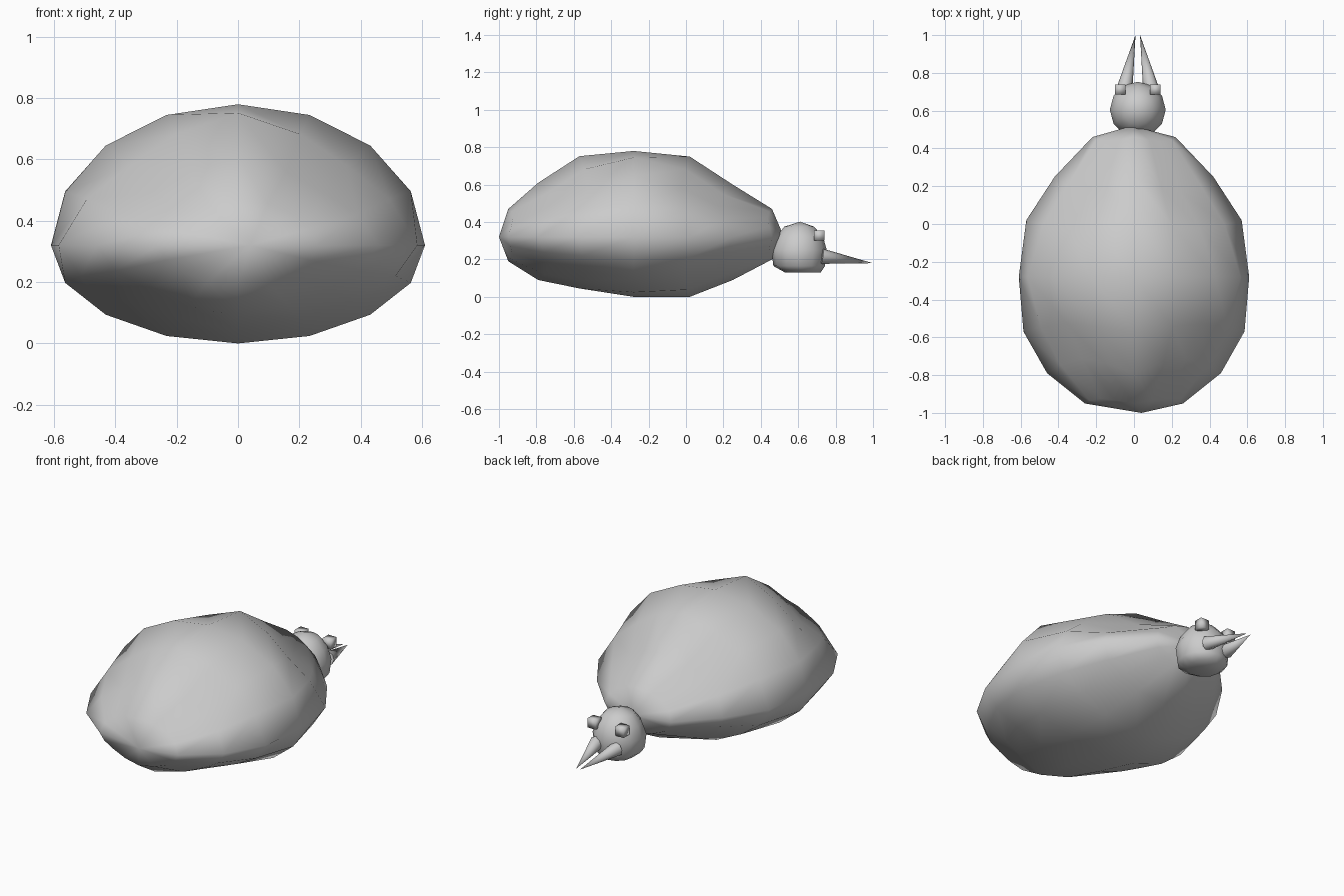
import bpy, bmesh, math
from mathutils import Vector, Matrix

cube = bpy.data.objects.get("Cube")
if cube:
    bpy.data.objects.remove(cube, do_unlink=True)

grey = bpy.data.materials.new("plain_grey")
grey.use_nodes = True
grey.diffuse_color = (0.6, 0.6, 0.6, 1)
grey.node_tree.nodes["Principled BSDF"].inputs["Base Color"].default_value = (0.6, 0.6, 0.6, 1)


def finish(name, bm, angle):
    """Turn a bmesh into a named, smooth shaded object."""
    bmesh.ops.recalc_face_normals(bm, faces=bm.faces)
    mesh = bpy.data.meshes.new(name)
    bm.to_mesh(mesh)
    bm.free()
    mesh.materials.append(grey)
    mesh.shade_smooth()
    mesh.set_sharp_from_angle(angle=math.radians(angle))
    obj = bpy.data.objects.new(name, mesh)
    bpy.context.collection.objects.link(obj)
    return obj


def loft(rings, start, end):
    """Skin closed rings of points and close both ends with a pole."""
    bm = bmesh.new()
    rows = [[bm.verts.new(p) for p in ring] for ring in rings]
    n = len(rows[0])
    for a, b in zip(rows, rows[1:]):
        for i in range(n):
            j = (i + 1) % n
            bm.faces.new((a[i], a[j], b[j], b[i]))
    for tip, row in ((start, rows[0]), (end, rows[-1])):
        pole = bm.verts.new(tip)
        for i in range(n):
            bm.faces.new((pole, row[i], row[(i + 1) % n]))
    return bm


def angles(n):
    return [math.tau * i / n for i in range(n)]


# Swollen body: y, half width, top, bottom of each cross-section
SECTIONS = [(-0.95, 0.26, 0.47, 0.19), (-0.79, 0.46, 0.61, 0.09),
            (-0.57, 0.585, 0.752, 0.045), (-0.28, 0.61, 0.78, 0.0),
            (0.02, 0.57, 0.75, 0.0), (0.25, 0.42, 0.6, 0.09),
            (0.46, 0.22, 0.47, 0.2)]
CENTRE = Vector((0, -0.28, 0.32))


def section(y, w, top, bottom):
    mid = CENTRE.z
    return [(w * math.cos(a), y,
             mid + (top - mid if math.sin(a) > 0 else mid - bottom) * math.sin(a))
            for a in angles(16)]


bm = loft([section(*s) for s in SECTIONS], (0.04, -1, 0.32), (-0.01, 0.52, 0.33))

# Hollow the skin between the main ridges, less so on the belly
for v in bm.verts:
    d = v.co - CENTRE
    upper = d.z > 0
    u = Vector((d.x / 0.61, d.y / (0.8 if d.y > 0 else 0.72),
                d.z / (0.46 if upper else 0.32))).normalized()
    hollow = (5.2 * abs(u.x * u.y * u.z)) ** 1.4
    v.co = CENTRE + d * (1 - (0.18 if upper else 0.11) * hollow)
finish("body", bm, 180)

# Small domed head with a flat underside: z, centre y, radius
HEAD = [(0.13, 0.625, 0.095), (0.165, 0.605, 0.138), (0.25, 0.605, 0.148),
        (0.32, 0.608, 0.125), (0.375, 0.605, 0.08)]
HEAD_X = 0.02
rings = [[(HEAD_X + r * math.cos(a), y + r * math.sin(a), z) for a in angles(12)]
         for z, y, r in HEAD]
finish("head", loft(rings, (HEAD_X, 0.625, 0.13), (HEAD_X, 0.61, 0.402)), 180)

for side, label in ((1, "left"), (-1, "right")):
    # Small soft-shaded cube eye
    bm = bmesh.new()
    bmesh.ops.create_cube(bm, size=0.055,
                          matrix=Matrix.Translation((HEAD_X + side * 0.093, 0.712, 0.328)))
    finish(label + "_eye", bm, 180)

    # Pointed mandible leaning towards the middle
    base = Vector((HEAD_X + side * 0.068, 0.725, 0.217))
    tip = Vector((HEAD_X + side * 0.012, 1.0, 0.18))
    axis = tip - base
    place = Matrix.Translation((base + tip) / 2) @ axis.to_track_quat('Z', 'Y').to_matrix().to_4x4()
    bm = bmesh.new()
    bmesh.ops.create_cone(bm, cap_ends=True, segments=8, radius1=0.041, radius2=0,
                          depth=axis.length, matrix=place)
    finish(label + "_mandible", bm, 60)
